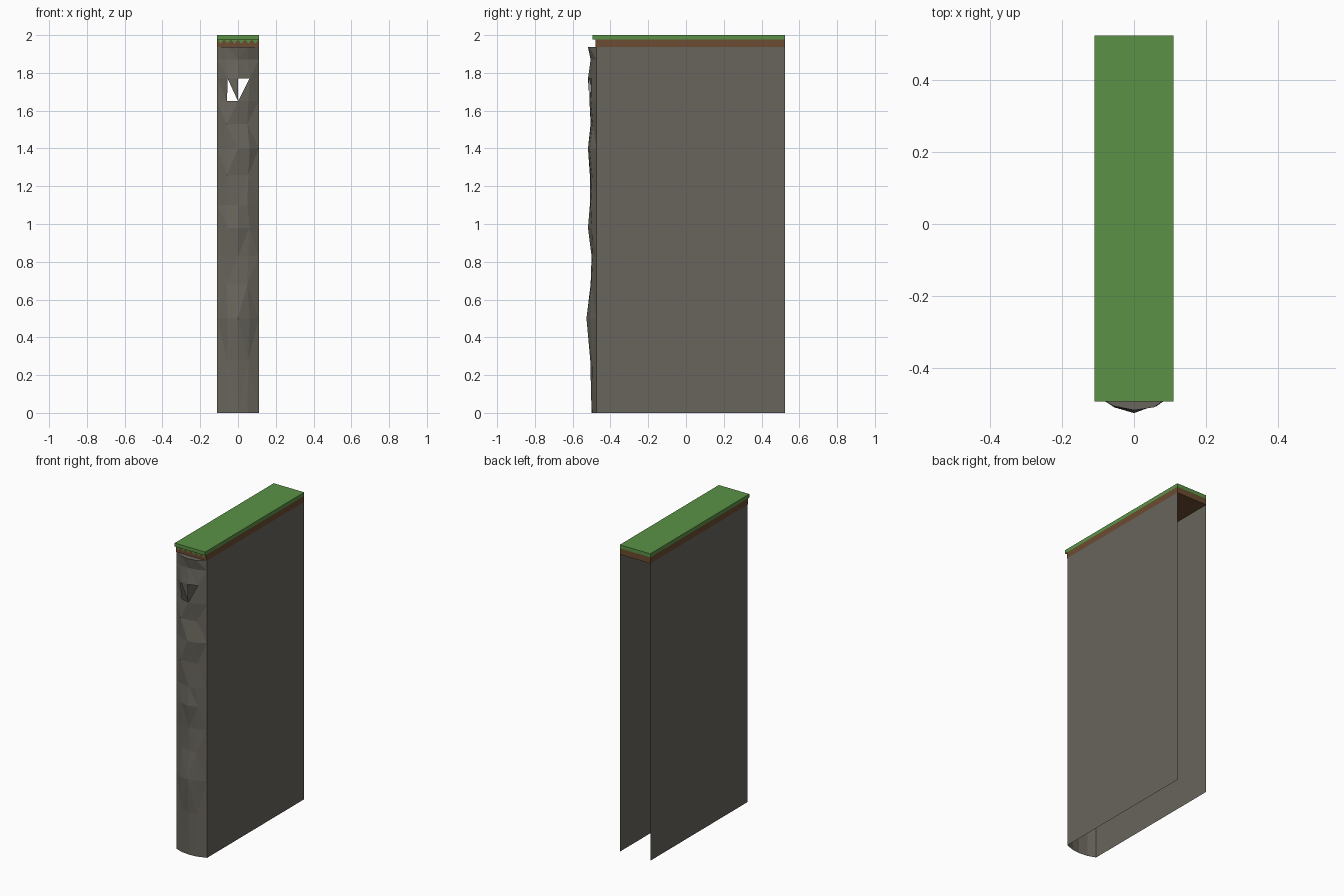
import bpy, bmesh

cube = bpy.data.objects.get("Cube")
if cube:
    bpy.data.objects.remove(cube, do_unlink=True)

W, BACK, WALL = 0.11, 0.525, -0.475
DIRT_LOW, DIRT_TOP, TOP = 1.937, 1.977, 2.0


def material(name, rgb):
    m = bpy.data.materials.new(name)
    m.use_nodes = True
    m.diffuse_color = (*rgb, 1)
    m.node_tree.nodes["Principled BSDF"].inputs["Base Color"].default_value = (*rgb, 1)
    return m


stone = material("stone grey", (0.14, 0.13, 0.108))
dirt = material("dirt brown", (0.15, 0.072, 0.032))
grass = material("grass green", (0.105, 0.29, 0.062))


def finish(name, bm, mat):
    mesh = bpy.data.meshes.new(name)
    bm.to_mesh(mesh)
    bm.free()
    mesh.materials.append(mat)
    obj = bpy.data.objects.new(name, mesh)
    bpy.context.collection.objects.link(obj)
    return obj


def slab(name, mat, y0, z0, z1):
    bm = bmesh.new()
    bmesh.ops.create_cube(bm, size=1)
    for v in bm.verts:
        v.co.x *= 2 * W
        v.co.y = y0 if v.co.y < 0 else BACK
        v.co.z = z0 if v.co.z < 0 else z1
    finish(name, bm, mat)


# Grass and dirt layers, the grass overhanging at the front
slab("grass_layer", grass, -0.495, DIRT_TOP, TOP)
slab("dirt_layer", dirt, -0.48, DIRT_LOW, DIRT_TOP)

# Hanging grass fringe
bm = bmesh.new()
TEETH = 6
step = 2 * W / TEETH
for i in range(TEETH):
    x = -W + i * step
    bm.faces.new([bm.verts.new(p) for p in (
        (x, -0.486, DIRT_TOP), (x + step / 2, -0.484, 1.955),
        (x + step, -0.486, DIRT_TOP))])
finish("grass_fringe", bm, grass)

# Plain stone side walls; back and underside stay open
for side, x in (("left", W), ("right", -W)):
    bm = bmesh.new()
    pts = [(x, WALL, 0), (x, BACK, 0), (x, BACK, DIRT_LOW), (x, WALL, DIRT_LOW)]
    if x < 0:
        pts.reverse()
    bm.faces.new([bm.verts.new(p) for p in pts])
    finish(side + "_stone_wall", bm, stone)

# Craggy front: each row is height, then depth beyond the wall for three inner columns
ROWS = [
    (0, .018, .025, .020), (.28, .022, .032, .022), (.5, .036, .052, .030),
    (.68, .020, .030, .026), (.83, .024, .025, .018), (.98, .032, .044, .024),
    (1.1, .022, .034, .030), (1.26, .034, .030, .022), (1.4, .026, .044, .034),
    (1.53, .030, .026, .018), (1.65, .020, .036, .028), (1.77, .036, .044, .026),
    (1.87, .026, .030, .020), (DIRT_LOW, .032, .044, .036),
]
HOLE_ROW = 10
bm = bmesh.new()
grid = []
for i, (z, a, b, c) in enumerate(ROWS):
    shift = .006 * (i % 3 - 1)
    xs = (-W, -.058 + shift / 2, 0, .055 + shift, W)
    grid.append([bm.verts.new((x, WALL - d, z)) for x, d in zip(xs, (0, a, b, c, 0))])
for i in range(len(grid) - 1):
    for j in range(4):
        p, q = grid[i][j], grid[i][j + 1]
        s, r = grid[i + 1][j], grid[i + 1][j + 1]
        rising = j == 2 if i == HOLE_ROW else (i + j) % 2 == 0
        tris = [(p, q, r), (p, r, s)] if rising else [(p, q, s), (q, r, s)]
        if i == HOLE_ROW and j in (1, 2):  # two small gaps in the rock
            tris.pop(j - 1)
        for t in tris:
            bm.faces.new(t)
bm.faces.new(grid[-1])  # ledge under the dirt
finish("craggy_front", bm, stone)
